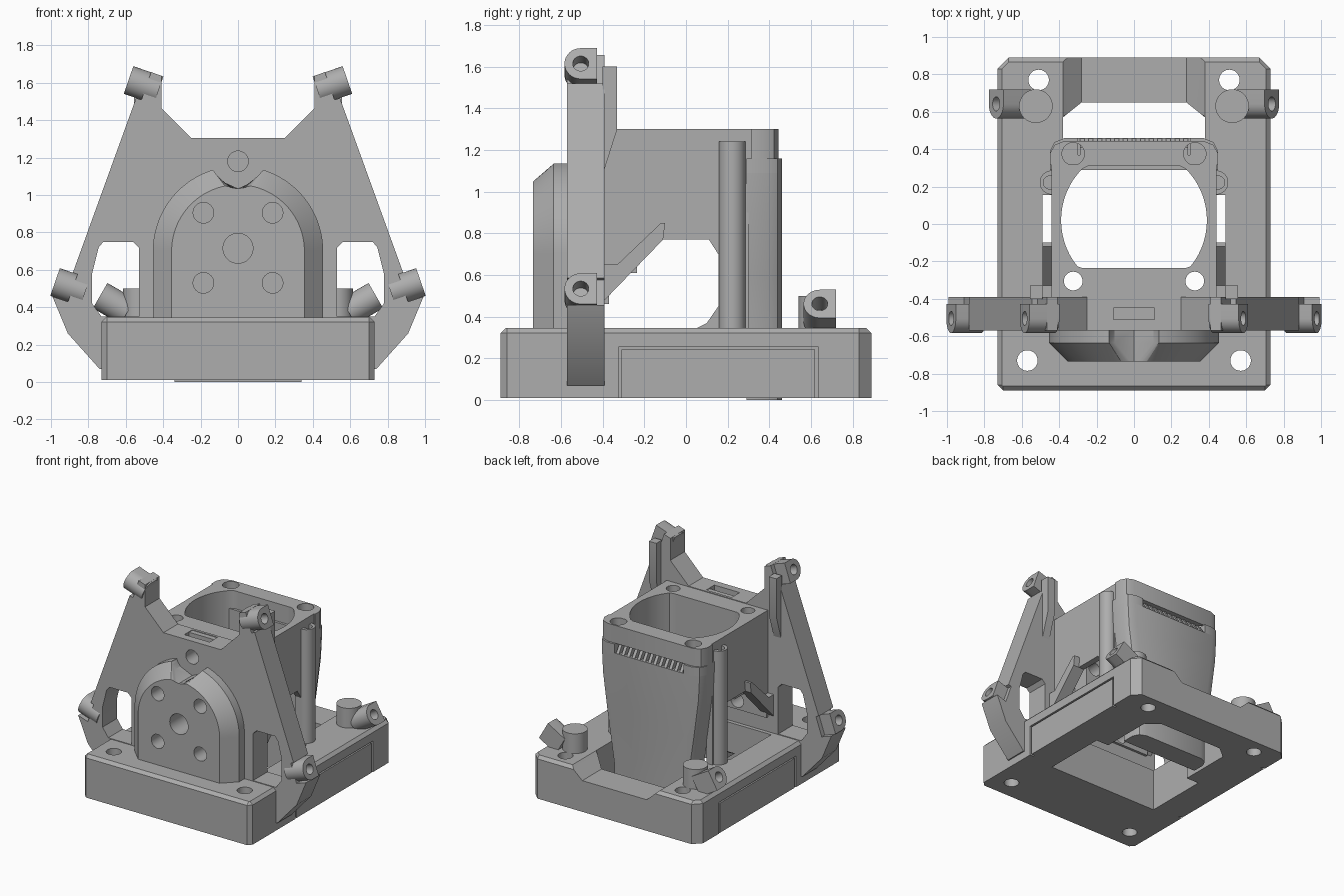
import bpy, bmesh
from math import sin, cos, pi, radians
from mathutils import Matrix, Vector
from mathutils.geometry import tessellate_polygon

if "Cube" in bpy.data.objects:
    bpy.data.objects.remove(bpy.data.objects["Cube"], do_unlink=True)

grey = bpy.data.materials.new("plain grey")
grey.use_nodes = True
grey.diffuse_color = (0.42, 0.42, 0.42, 1)
grey.node_tree.nodes["Principled BSDF"].inputs["Base Color"].default_value = (0.42, 0.42, 0.42, 1)

PLACE = {"x": lambda p, d: (d, p[0], p[1]),
         "y": lambda p, d: (p[0], d, p[1]),
         "z": lambda p, d: (p[0], p[1], d)}


def solid(name, axis, levels, matrix=Matrix()):
    """Solid lofted through levels (depth, loops); loops after the first are holes."""
    bm = bmesh.new()
    rings = [[[bm.verts.new(matrix @ Vector(PLACE[axis](p, depth))) for p in loop]
              for loop in loops] for depth, loops in levels]
    for low, high in zip(rings, rings[1:]):
        for a, b in zip(low, high):
            for i in range(len(a)):
                j = (i + 1) % len(a)
                bm.faces.new((a[i], a[j], b[j], b[i]))
    for end in (0, -1):
        flat = [v for loop in rings[end] for v in loop]
        outline = [[Vector((p[0], p[1], 0)) for p in loop] for loop in levels[end][1]]
        for tri in tessellate_polygon(outline):
            bm.faces.new([flat[i] for i in tri])
    bmesh.ops.recalc_face_normals(bm, faces=bm.faces)
    mesh = bpy.data.meshes.new(name)
    bm.to_mesh(mesh)
    bm.free()
    mesh.materials.append(grey)
    mesh.shade_smooth()
    mesh.set_sharp_from_angle(angle=radians(30))
    bpy.context.collection.objects.link(bpy.data.objects.new(name, mesh))


def prism(name, axis, lo, hi, *loops):
    solid(name, axis, [(lo, loops), (hi, loops)])


def rect(u, v):
    return [(u[0], v[0]), (u[1], v[0]), (u[1], v[1]), (u[0], v[1])]


def circle(u, v, r, n=32):
    return [(u + r * cos(2 * pi * i / n), v + r * sin(2 * pi * i / n)) for i in range(n)]


def mirrored(half):
    return half + [(-x, v) for x, v in reversed(half)]


def pair(x, v, r):
    return [circle(x, v, r), circle(-x, v, r)]


# Base: lower slab with side recesses, U-shaped upper slab with rear dip and chamfer
screw_holes = pair(0.57, -0.73, 0.055) + pair(0.51, 0.77, 0.055)
opening = [(0.49, -0.36), (0.49, 0.155), (0.38, 0.155), (0.38, 0.57)]
footprint = [(0.70, -0.89), (0.73, -0.86), (0.73, -0.325), (0.70, -0.325),
             (0.70, 0.635), (0.73, 0.635), (0.73, 0.83), (0.67, 0.89)]
prism("base_lower", "z", 0.01, 0.255, mirrored(footprint),
      mirrored(opening + [(0.28, 0.65)]), *screw_holes)


def upper_slab(dip, dip_y, inset):
    back, side, front = 0.89 - inset, 0.73 - inset, inset - 0.89
    return [mirrored(opening + [(dip, dip_y), (dip, back), (0.67, back), (side, 0.83),
                                (side, -0.86), (0.70, front)])] + screw_holes


solid("base_upper", "z", [(0.255, upper_slab(0.28, 0.65, 0)),
                          (0.322, upper_slab(0.355, 0.59, 0)),
                          (0.345, upper_slab(0.38, 0.575, 0.023))])

# Front plate in three layers, the middle one notched for the top slot
plate_half = [(0.6, 0.07), (0.74, 0.07), (0.91, 0.26), (0.992, 0.457), (0.909, 0.429),
              (0.858, 0.576), (0.883, 0.585), (0.545, 1.518), (0.516, 1.509),
              (0.465, 1.657), (0.41, 1.638), (0.41, 1.465), (0.25, 1.305)]
slot = [(0.11, 1.305), (0.11, 1.25)]
window = [(0.53, 0.35), (0.73, 0.35), (0.78, 0.42), (0.78, 0.58),
          (0.745, 0.72), (0.72, 0.75), (0.56, 0.75), (0.53, 0.72)]
mount_holes = [circle(0, 0.715, 0.08)] + pair(0.185, 0.905, 0.055)
low_holes = pair(0.185, 0.53, 0.055)
plate_holes = [window, [(-x, z) for x, z in window], circle(0, 1.18, 0.055)] + mount_holes + low_holes
for name, lo, hi, extra in (("plate_front", -0.57, -0.51, []),
                            ("plate_middle", -0.51, -0.41, slot),
                            ("plate_back", -0.41, -0.39, [])):
    prism(name, "y", lo, hi, mirrored(plate_half + extra), *plate_holes)


# Arched boss with a chamfered rim and a round notch at the crown
def arch(r):
    points = [(r, 0.32)]
    crown = Vector((0, 1.175))
    for i in range(65):
        p = Vector((r * cos(pi * i / 64), 0.70 + r * sin(pi * i / 64)))
        if (p - crown).length < 0.14:
            p = crown + (p - crown).normalized() * 0.14
        points.append((p.x, p.y))
    return [points + [(-r, 0.32)]] + mount_holes + low_holes


solid("arched_boss", "y", [(-0.565, arch(0.455)), (-0.635, arch(0.455)), (-0.735, arch(0.355))])

# Tower: bored upper block, then front and side walls below it
well = [(x, min(0.31, max(-0.235, y))) for x, y in circle(0, 0.02, 0.39, 64)]
prism("tower_block", "z", 0.97, 1.30, rect((-0.44, 0.44), (-0.45, 0.32)), well,
      *pair(0.325, -0.305, 0.05))
prism("tower_front_wall", "y", -0.45, -0.37, rect((-0.44, 0.44), (0.46, 0.97)),
      *mount_holes, *low_holes)
prism("tower_front_rib", "y", -0.37, -0.235, rect((-0.26, 0.26), (0.61, 0.97)), *mount_holes)
side_wall = [(-0.40, 0.47), (-0.11, 0.77), (0.11, 0.77), (0.155, 0.70), (0.155, 0.45),
             (0.10, 0.37), (0.02, 0.33), (0.30, 0.33), (0.30, 0.97), (-0.40, 0.97)]


# Rear duct, tapering downward, with a grille under the top flange
def duct_ring(w, back=0.46):
    return [(w, 0.29), (w, back - 0.07), (w - 0.025, back - 0.022), (w - 0.08, back)]


solid("rear_duct", "z", [(z, [mirrored(duct_ring(w))]) for z, w in
                         ((0, 0.34), (0.2, 0.34), (0.6, 0.40), (0.9, 0.44), (1.09, 0.45))])
prism("grille_frame", "z", 1.09, 1.16, mirrored(duct_ring(0.45) + [(0.30, 0.46), (0.30, 0.37)]))
flange_outline = [(x, max(y, 0.315)) for x, y in duct_ring(0.45, 0.445)]
prism("rear_flange", "z", 1.16, 1.30, mirrored(flange_outline), *pair(0.325, 0.375, 0.06))
for i in range(13):
    x = -0.276 + i * 0.046
    prism("grille_slat", "x", x - 0.012, x + 0.012,
          [(0.36, 1.16), (0.41, 1.16), (0.458, 1.09), (0.36, 1.09)])

# Rounded lug section in y and z, and its bore
R = 0.078
lug = [(R * cos(pi * (0.5 + i / 16)), R * sin(pi * (0.5 + i / 16))) for i in range(17)]
lug += [(R, -R), (R, R)]
bore = circle(0, 0, 0.038)

strut = [(-0.40, 0.47), (-0.11, 0.77), (-0.10, 0.85), (-0.12, 0.85), (-0.33, 0.65), (-0.40, 0.65)]
rib = [(-0.40, 1.08), (-0.33, 1.3), (-0.33, 1.6), (-0.40, 1.6)]

for sx, side in ((1, "left"), (-1, "right")):
    # Side panel in the base recess
    prism(side + "_base_panel", "z", 0.01, 0.243,
          rect((sx * 0.69, sx * 0.728), (-0.31, 0.62)))
    # Tower side wall, strut, rib and column
    prism(side + "_tower_wall", "x", sx * 0.39, sx * 0.44, side_wall)
    prism(side + "_strut", "x", sx * 0.40, sx * 0.49, strut)
    prism(side + "_rib", "x", sx * 0.49, sx * 0.555, rib)
    prism(side + "_column", "z", 0.32, 1.24, circle(sx * 0.44, 0.222, 0.064),
          circle(sx * 0.45, 0.222, 0.035))
    # Rear post and the three tilted lugs
    prism(side + "_rear_post", "z", 0.32, 0.50, circle(sx * 0.525, 0.63, 0.09))
    for label, x, y, z, tilt in (("upper", 0.585, -0.505, 1.615, 19),
                                 ("lower", 0.978, -0.505, 0.535, 19),
                                 ("rear", 0.737, 0.642, 0.462, 30)):
        place = (Matrix.Diagonal((sx, 1, 1, 1)) @ Matrix.Translation((x, y, z))
                 @ Matrix.Rotation(-radians(tilt), 4, "Y"))
        solid(side + "_" + label + "_ear", "x", [(-0.17, [lug, bore]), (0, [lug, bore])], place)
